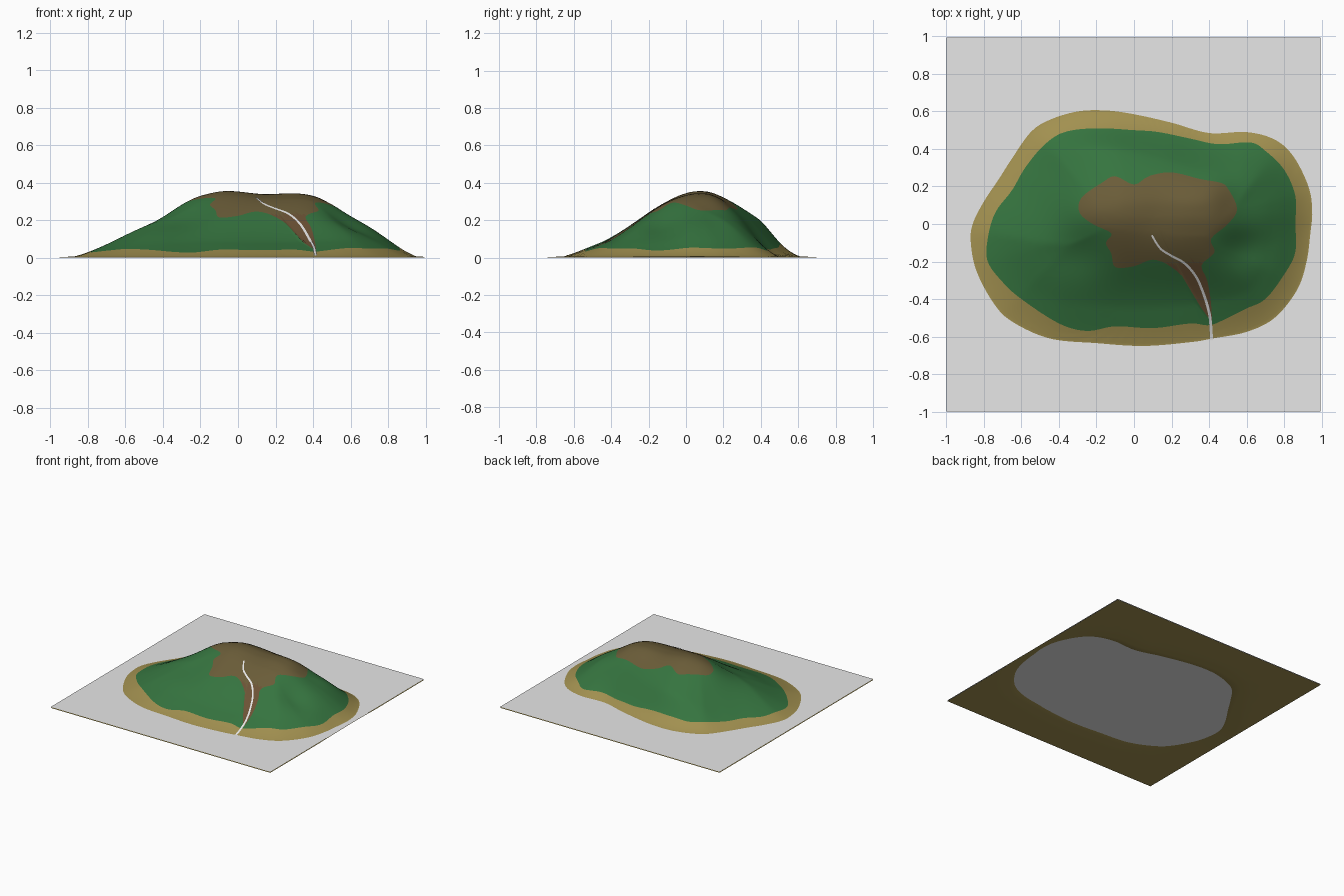
import bpy, math
from mathutils import Vector, kdtree

if "Cube" in bpy.data.objects:
    bpy.data.objects.remove(bpy.data.objects["Cube"])

SEA = 0.007
CX, CY = 0.10, 0.03


def material(name, rgb):
    m = bpy.data.materials.new(name)
    m.diffuse_color = (*rgb, 1)
    m.use_nodes = True
    m.node_tree.nodes["Principled BSDF"].inputs["Base Color"].default_value = m.diffuse_color
    return m


sand = material("sand", (0.36, 0.28, 0.08))
grass = material("grass", (0.036, 0.175, 0.05))
rock = material("rock_brown", (0.145, 0.108, 0.04))
bank = material("bank_brown", (0.15, 0.085, 0.036))
water = material("water_grey", (0.8, 0.8, 0.8))

# Contours read from above: shoreline, edge of the grass, edge of the rock
coast_pts = [(.95, .07), (.93, .2), (.85, .36), (.75, .45), (.6, .49), (.4, .485), (.2, .54),
             (0, .585), (-.15, .605), (-.3, .6), (-.45, .555), (-.55, .49), (-.65, .35),
             (-.72, .24), (-.8, .12), (-.86, 0), (-.87, -.1), (-.84, -.25), (-.75, -.42),
             (-.65, -.52), (-.45, -.61), (-.2, -.635), (.05, -.65), (.3, -.63), (.42, -.61),
             (.6, -.575), (.75, -.5), (.87, -.35), (.92, -.2), (.94, -.05)]
grass_pts = [(.86, 0), (.86, .15), (.8, .29), (.7, .39), (.62, .435), (.45, .425), (.3, .455),
             (.13, .49), (0, .5), (-.2, .51), (-.37, .49), (-.48, .42), (-.58, .3), (-.65, .18),
             (-.74, .06), (-.78, -.08), (-.78, -.2), (-.7, -.31), (-.6, -.4), (-.4, -.53),
             (-.25, -.57), (-.1, -.545), (.1, -.555), (.3, -.53), (.4, -.54), (.48, -.51),
             (.6, -.45), (.7, -.4), (.8, -.27), (.86, -.15)]
rock_pts = [(.55, .08), (.5, .19), (.46, .22), (.35, .24), (.2, .275), (.08, .255), (0, .21),
            (-.1, .255), (-.17, .22), (-.28, .14), (-.29, .06), (-.22, 0), (-.12, -.05),
            (-.15, -.1), (-.12, -.16), (-.1, -.23), (0, -.225), (.1, -.19), (.2, -.23),
            (.3, -.33), (.405, -.53), (.41, -.42), (.39, -.3), (.36, -.22), (.43, -.15),
            (.41, -.08), (.5, 0)]


def spline(pts, n, closed=True):
    """Catmull-Rom through 2D points."""
    k, out = len(pts), []
    get = (lambda i: Vector(pts[i % k])) if closed else (lambda i: Vector(pts[max(0, min(k - 1, i))]))
    for i in range(k if closed else k - 1):
        a, b, c, d = get(i - 1), get(i), get(i + 1), get(i + 2)
        for j in range(n):
            t = j / n
            out.append(0.5 * (2 * b + (c - a) * t + (2 * a - 5 * b + 4 * c - d) * t * t
                              + (3 * b - a - 3 * c + d) * t ** 3))
    if not closed:
        out.append(get(k - 1))
    return out


def polar(pts):
    return sorted((math.atan2(p.y - CY, p.x - CX), math.hypot(p.x - CX, p.y - CY)) for p in pts)


def radius(table, a):
    ext = [(table[-1][0] - math.tau, table[-1][1])] + table + [(table[0][0] + math.tau, table[0][1])]
    for (a0, r0), (a1, r1) in zip(ext, ext[1:]):
        if a0 <= a <= a1:
            return r0 + (r1 - r0) * (a - a0) / max(a1 - a0, 1e-6)
    return table[0][1]


coast_line = spline(coast_pts, 12)
coast_t, grass_t = polar(coast_line), polar(spline(grass_pts, 5))
rock_t = polar(spline(rock_pts, 4))
tree = kdtree.KDTree(len(coast_line))
for i, p in enumerate(coast_line):
    tree.insert((p.x, p.y, 0), i)
tree.balance()

# Hills and hollows: x, y, spread x, spread y, height
BUMPS = [(-.04, .07, .10, .10, .022), (.30, .08, .09, .10, .012), (.15, -.34, .45, .14, -.03),
         (.10, .31, .30, .08, .025), (-.12, .43, .25, .07, .04), (-.26, .07, .09, .09, .02),
         (-.30, -.16, .12, .09, -.03), (.58, -.12, .10, .08, -.05), (.57, .10, .10, .09, -.035)]


def height(x, y):
    """Land rises from the shore to a short ridge running along x."""
    dc = tree.find((x, y, 0))[2]
    if math.hypot(x - CX, y - CY) > radius(coast_t, math.atan2(y - CY, x - CX)):
        return max(0.0, SEA * (1 - dc / 0.12))
    rx = max(-.05, min(.38, x))
    dr = math.sqrt((x - rx) ** 2 + (y - .07) ** 2 + .0009) - .03
    t = dc / max(dc + dr, 1e-6)
    z = 0.325 * (0.4 * math.sin(t * math.pi / 2) + 0.6 * t * t * (3 - 2 * t))
    fade = min(1, dc / .2)
    for bx, by, sx, sy, h in BUMPS:
        z += fade * h * math.exp(-((x - bx) / sx) ** 2 / 2 - ((y - by) / sy) ** 2 / 2)
    return SEA + max(0.0, z)


def make(name, verts, faces, mats, idx=None):
    me = bpy.data.meshes.new(name)
    me.from_pydata(verts, [], faces)
    for m in mats:
        me.materials.append(m)
    for i, p in enumerate(me.polygons):
        p.use_smooth = True
        if idx:
            p.material_index = idx[i]
    ob = bpy.data.objects.new(name, me)
    bpy.context.collection.objects.link(ob)
    return ob


# Island: rings that follow the contours, ending in a square sea bed
LO, HI = -1, .993
angles = [-math.pi + math.tau * i / 280 for i in range(280)]
angles += [math.atan2(sy - CY, sx - CX) for sx in (LO, HI) for sy in (LO, HI)]
angles.sort()
N = len(angles)
bands = [(16, 2), (16, 1), (7, 0), (9, 0)]       # rings, material
verts, faces, idx = [(CX, CY, height(CX, CY))], [], []
ring_mats = [m for n, m in bands for _ in range(n)]
for a in angles:
    c, s = math.cos(a), math.sin(a)
    box = min(((HI if c > 0 else LO) - CX) / c if abs(c) > 1e-6 else 9,
              ((HI if s > 0 else LO) - CY) / s if abs(s) > 1e-6 else 9)
    rk, co = radius(rock_t, a), radius(coast_t, a)
    stops = [0, rk, max(rk + .005, radius(grass_t, a)), co, box]
    for b, (n, _) in enumerate(bands):
        for j in range(1, n + 1):
            r = stops[b] + (stops[b + 1] - stops[b]) * j / n
            x, y = CX + r * c, CY + r * s
            z = SEA if (b == 2 and j == n) else height(x, y)
            verts.append((x, y, z))
R = len(ring_mats)
for i in range(N):
    k = (i + 1) % N
    p, q = 1 + i * R, 1 + k * R
    faces.append((0, p, q))
    idx.append(2)
    for j in range(R - 1):
        faces.append((p + j, p + j + 1, q + j + 1, q + j))
        m = ring_mats[j + 1]
        x, y, _ = verts[p + j]
        # stream bank: the rock tongue running down to the beach
        if m == 2 and x > .17 and y < -.2:
            m = 3
        idx.append(m)
make("island_terrain", verts, faces, [sand, grass, rock, bank], idx)

# Sea: one flat sheet
make("sea_surface", [(LO, LO, SEA), (HI, LO, SEA), (HI, HI, SEA), (LO, HI, SEA)],
     [(0, 1, 2, 3)], [water])

# Stream: narrow ribbon draped on the slope
path = spline([(.095, -.06), (.14, -.13), (.2, -.17), (.27, -.21), (.33, -.28), (.37, -.37),
               (.4, -.47), (.41, -.55), (.413, -.62)], 8, closed=False)
verts, faces = [], []
for i, p in enumerate(path):
    d = (path[min(i + 1, len(path) - 1)] - path[max(i - 1, 0)]).normalized()
    side = Vector((-d.y, d.x)) * (.005 + .003 * i / len(path))
    for k in (1, 0, -1):
        v = p + side * k
        verts.append((v.x, v.y, height(v.x, v.y) + .004))
    if i:
        b = 3 * i
        for k in (0, 1):
            faces.append((b + k - 3, b + k - 2, b + k + 1, b + k)[::-1])
stream = make("stream", verts, faces, [water])
if stream.data.polygons[0].normal.z < 0:
    stream.data.flip_normals()
